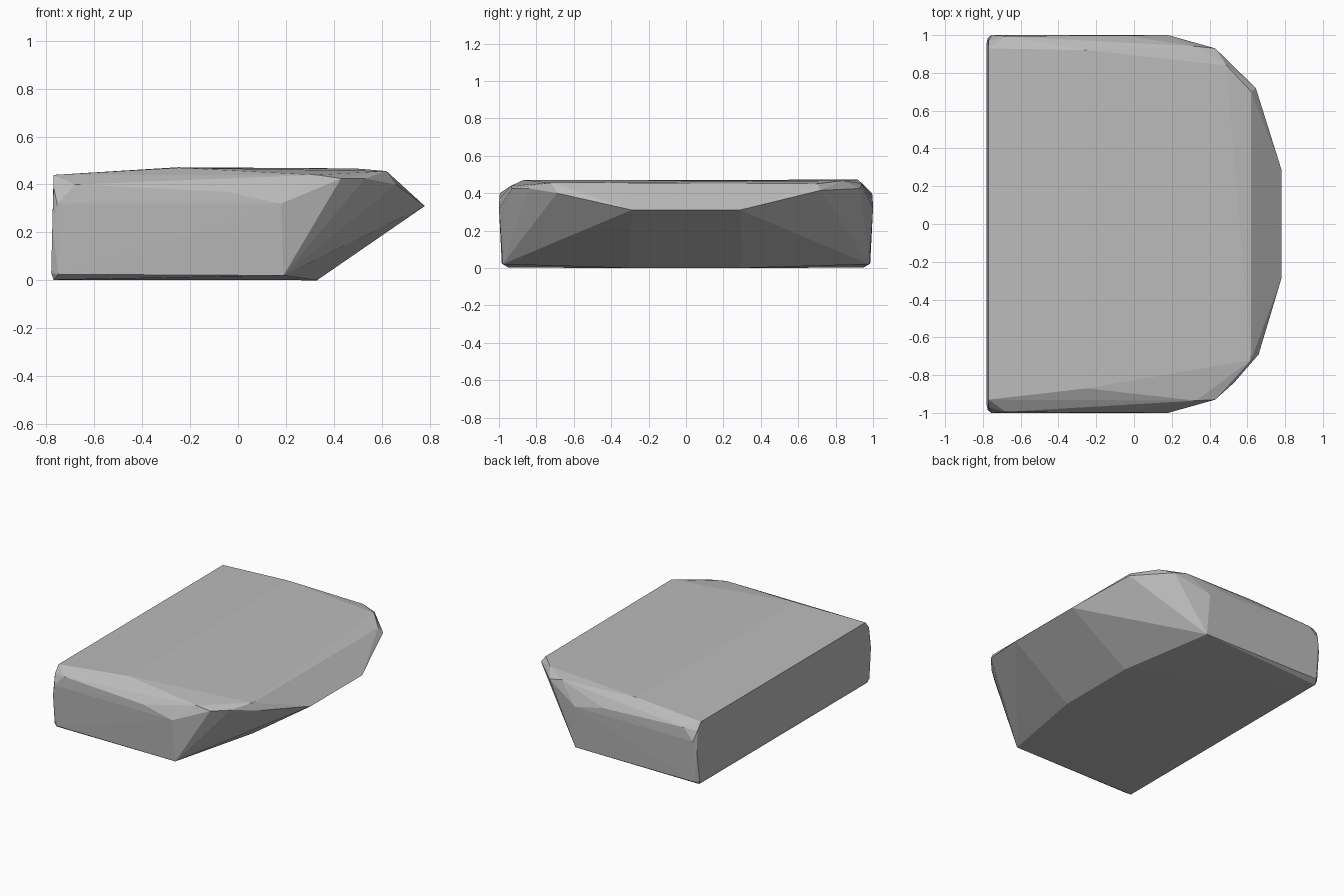
import bpy
import bmesh

cube = bpy.data.objects.get("Cube")
if cube:
    bpy.data.objects.remove(cube)

# One stone-grey material
grey = bpy.data.materials.new("stone grey")
grey.use_nodes = True
colour = (0.5, 0.5, 0.5, 1)
grey.diffuse_color = colour
grey.node_tree.nodes["Principled BSDF"].inputs["Base Color"].default_value = colour

# Corners shared by both ends: (x, distance from centre, z)
base = [(0.33, 0.30, 0), (0.19, 0.98, 0.02), (-0.77, 0.95, 0.002), (-0.78, 0.96, 0.03)]
end_wall = [(-0.75, 0.985, 0.025), (-0.755, 1, 0.32), (-0.68, 0.995, 0.40), (0.18, 1, 0.32),
            (-0.05, 0.998, 0.37), (-0.775, 0.985, 0.24)]
back_edge = [(-0.77, 0.93, 0.44), (-0.77, 0.97, 0.39)]
nose = [(0.78, 0.29, 0.31), (0.43, 0.93, 0.425)]

# Chipped corners that differ between the ends: (x, y, z)
front_chips = [(0.66, -0.69, 0.40), (0.53, -0.84, 0.425), (0.62, -0.72, 0.456),
               (-0.25, -0.87, 0.47), (0.33, -0.935, 0.44)]
rear_chips = [(0.645, 0.72, 0.415), (0.49, 0.84, 0.467), (0.62, 0.70, 0.45),
              (-0.25, 0.92, 0.472), (0.33, 0.94, 0.452)]

# Wrap the corners in a faceted block
bm = bmesh.new()
for side in (-1, 1):
    for x, y, z in base + end_wall + back_edge + nose:
        bm.verts.new((x, side * y, z))
for corner in front_chips + rear_chips:
    bm.verts.new(corner)
hull = bmesh.ops.convex_hull(bm, input=bm.verts[:])
loose = {v for v in hull["geom_interior"] + hull["geom_unused"]
         if isinstance(v, bmesh.types.BMVert)}
bmesh.ops.delete(bm, geom=list(loose), context="VERTS")
bmesh.ops.dissolve_limit(bm, angle_limit=0.01, verts=bm.verts[:], edges=bm.edges[:])
bmesh.ops.recalc_face_normals(bm, faces=bm.faces[:])

mesh = bpy.data.meshes.new("stone_block")
bm.to_mesh(mesh)
bm.free()
mesh.materials.append(grey)
stone = bpy.data.objects.new("stone_block", mesh)
bpy.context.collection.objects.link(stone)
